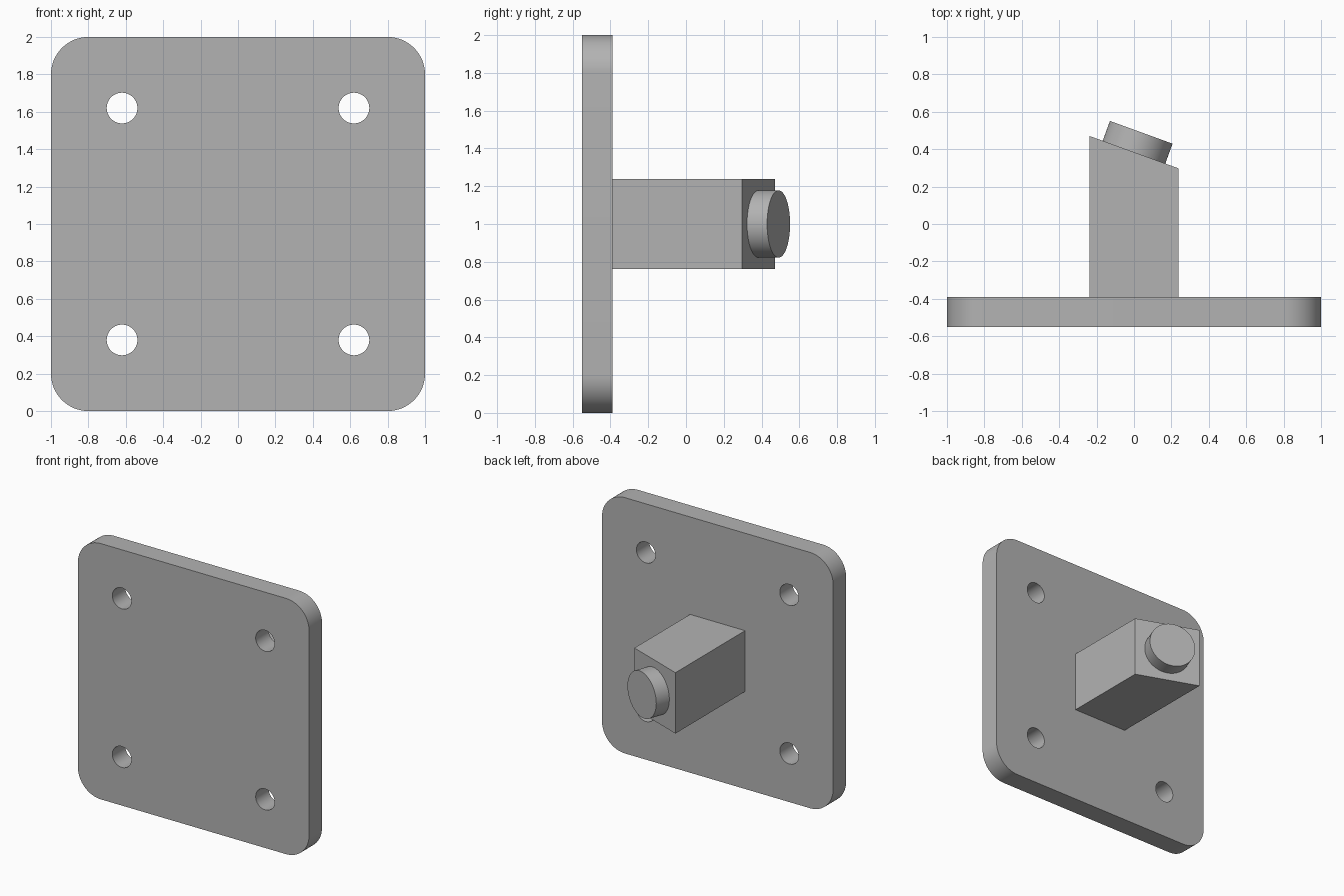
import bpy, bmesh, math
from mathutils import Matrix, Vector

if "Cube" in bpy.data.objects:
    bpy.data.objects.remove(bpy.data.objects["Cube"], do_unlink=True)

GREY = (0.45, 0.45, 0.45, 1)
metal = bpy.data.materials.new("plain grey")
metal.use_nodes = True
metal.diffuse_color = GREY
metal.node_tree.nodes["Principled BSDF"].inputs["Base Color"].default_value = GREY

BACK, FRONT, MID = -0.39, -0.55, 1.0
TILT = math.radians(20)


def finish(bm, name):
    bmesh.ops.recalc_face_normals(bm, faces=bm.faces)
    mesh = bpy.data.meshes.new(name)
    bm.to_mesh(mesh)
    bm.free()
    mesh.materials.append(metal)
    obj = bpy.data.objects.new(name, mesh)
    bpy.context.collection.objects.link(obj)
    return obj


def smooth(obj):
    bpy.ops.object.select_all(action='DESELECT')
    obj.select_set(True)
    bpy.context.view_layer.objects.active = obj
    bpy.ops.object.shade_smooth_by_angle(angle=math.radians(30))


def box(size, centre):
    bm = bmesh.new()
    bmesh.ops.create_cube(bm, size=1, matrix=Matrix.Translation(centre) @ Matrix.Diagonal((*size, 1)))
    return bm


def add_cylinder(bm, radius, depth, centre, turn=0):
    # Cylinder along y, turned about z
    place = Matrix.Translation(centre) @ Matrix.Rotation(turn, 4, 'Z') @ Matrix.Rotation(math.pi / 2, 4, 'X')
    bmesh.ops.create_cone(bm, cap_ends=True, segments=64, radius1=radius, radius2=radius,
                          depth=depth, matrix=place)


# Mounting plate with rounded corners
bm = box((2, BACK - FRONT, 2), (0, (BACK + FRONT) / 2, MID))
corners = [e for e in bm.edges if abs(e.verts[0].co.y - e.verts[1].co.y) > 0.1]
bmesh.ops.bevel(bm, geom=corners, offset=0.2, segments=16, profile=0.5, affect='EDGES')
plate = finish(bm, "mounting_plate")

# Four bolt holes
bm = bmesh.new()
for x in (-0.62, 0.62):
    for z in (-0.62, 0.62):
        add_cylinder(bm, 0.082, 0.4, (x, (BACK + FRONT) / 2, MID + z))
cutter = finish(bm, "bolt_hole_cutter")
cut = plate.modifiers.new("bolt holes", 'BOOLEAN')
cut.operation, cut.solver, cut.object = 'DIFFERENCE', 'EXACT', cutter
bpy.context.view_layer.objects.active = plate
bpy.ops.object.modifier_apply(modifier=cut.name)
bpy.data.objects.remove(cutter, do_unlink=True)
smooth(plate)

# Square post with a slanted end
end = Vector((0, 0.384, MID))
bm = box((0.476, end.y - BACK, 0.476), (0, (end.y + BACK) / 2, MID))
for v in bm.verts:
    if v.co.y > 0:
        v.co.y -= v.co.x * math.tan(TILT)
finish(bm, "square_post")

# Round boss standing square to the slanted end
normal = Vector((math.sin(TILT), math.cos(TILT), 0))
bm = bmesh.new()
add_cylinder(bm, 0.178, 0.113, end + normal * 0.0565, -TILT)
smooth(finish(bm, "round_boss"))
